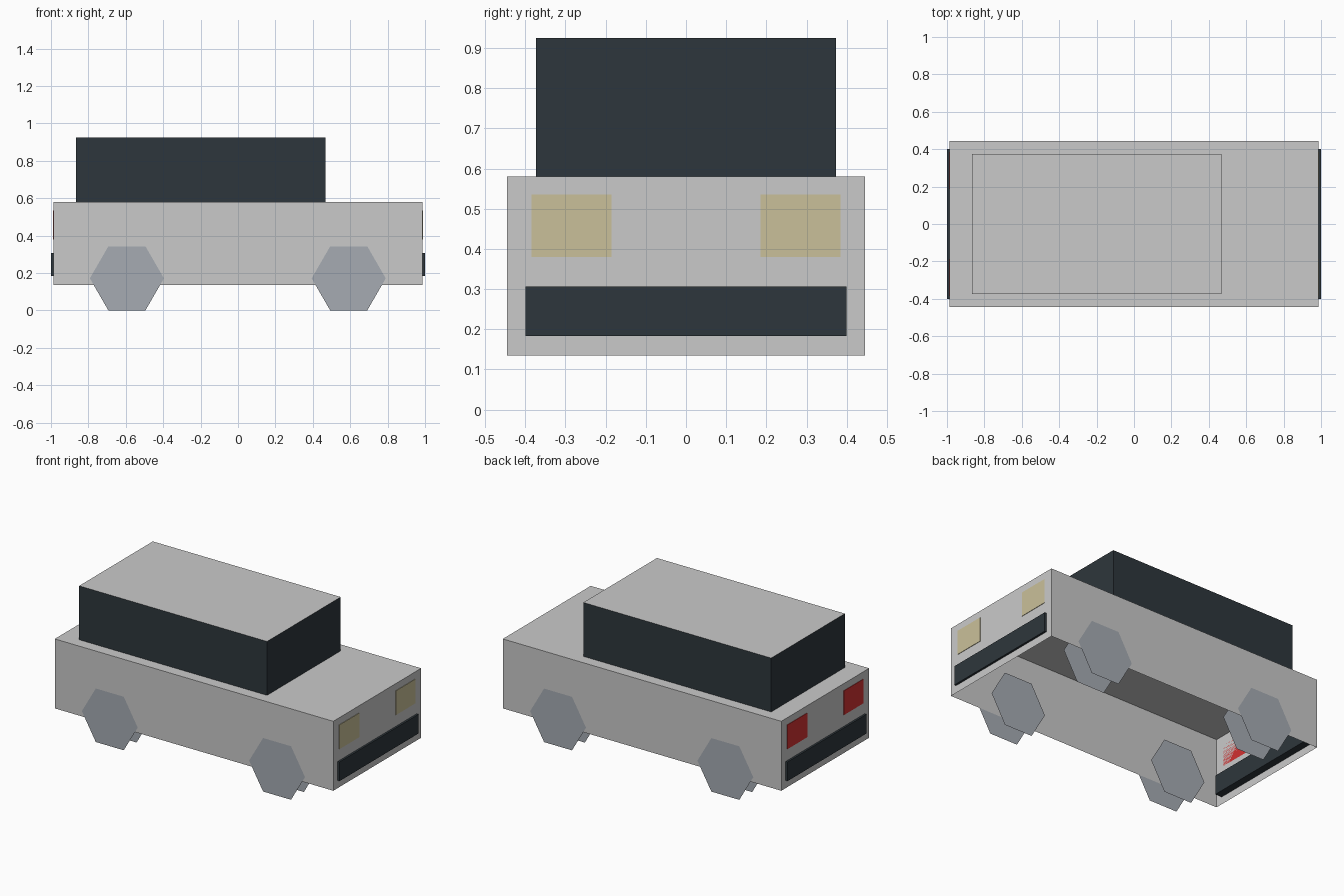
import bpy, bmesh
from math import cos, sin, tau
from mathutils import Vector

if "Cube" in bpy.data.objects:
    bpy.data.objects.remove(bpy.data.objects["Cube"], do_unlink=True)


def material(name, rgb):
    m = bpy.data.materials.new(name)
    m.use_nodes = True
    colour = (*rgb, 1)
    m.diffuse_color = colour
    m.node_tree.nodes["Principled BSDF"].inputs["Base Color"].default_value = colour
    return m


paint = material("light grey paint", (0.59, 0.59, 0.59))
dark = material("dark slate", (0.027, 0.037, 0.045))
wheel_grey = material("wheel grey", (0.38, 0.41, 0.45))
cream = material("headlight cream", (0.59, 0.53, 0.32))
red = material("tail light red", (0.64, 0.031, 0.031))


def finish(name, bm, mats):
    mesh = bpy.data.meshes.new(name)
    bm.to_mesh(mesh)
    bm.free()
    for m in mats:
        mesh.materials.append(m)
    obj = bpy.data.objects.new(name, mesh)
    bpy.context.collection.objects.link(obj)
    return obj


def box(name, low, high, mats, open_bottom=False, top_index=0):
    """Box between two corners; the top face may take another material."""
    low, high = Vector(low), Vector(high)
    bm = bmesh.new()
    bmesh.ops.create_cube(bm, size=1)
    for v in bm.verts:
        v.co = (low + high) / 2 + v.co * (high - low)
    bm.normal_update()
    for f in bm.faces:
        if f.normal.z > 0.5:
            f.material_index = top_index
    if open_bottom:
        under = [f for f in bm.faces if f.normal.z < -0.5]
        bmesh.ops.delete(bm, geom=under, context='FACES_ONLY')
    return finish(name, bm, mats)


def wheel(name, x, side):
    """Outer and inner hexagonal discs, with no tread between them."""
    bm = bmesh.new()
    radius = 0.198
    height = radius * sin(tau / 6)
    for y, facing in ((0.45, side), (0.32, -side)):
        ring = [bm.verts.new((x + radius * cos(i * tau / 6), side * y,
                              height + radius * sin(i * tau / 6)))
                for i in range(6)]
        face = bm.faces.new(ring)
        face.normal_update()
        if face.normal.y * facing < 0:
            face.normal_flip()
    return finish(name, bm, [wheel_grey])


# Lower body shell, open underneath
X = 0.987
box("body", (-X, -0.445, 0.135), (X, 0.445, 0.58), [paint], open_bottom=True)

# Cabin with dark glass sides and a painted roof
box("cabin", (-0.865, -0.373, 0.58), (0.467, 0.373, 0.925), [dark, paint],
    open_bottom=True, top_index=1)

# Bumpers and lamps at each end
for end, sign, lamp in (("front", 1, cream), ("rear", -1, red)):
    xs = sorted((sign * 0.94, sign * 1.0))
    box(end + "_bumper", (xs[0], -0.4, 0.183), (xs[1], 0.4, 0.306), [dark])
    xs = sorted((sign * X, sign * (X + 0.003)))
    for side_name, side in (("left", 1), ("right", -1)):
        ys = sorted((side * 0.186, side * 0.385))
        box(f"{end}_{side_name}_lamp", (xs[0], ys[0], 0.38),
            (xs[1], ys[1], 0.535), [lamp])

# Four wheels
for end, x in (("front", 0.592), ("rear", -0.594)):
    for side_name, side in (("left", 1), ("right", -1)):
        wheel(f"{end}_{side_name}_wheel", x, side)
